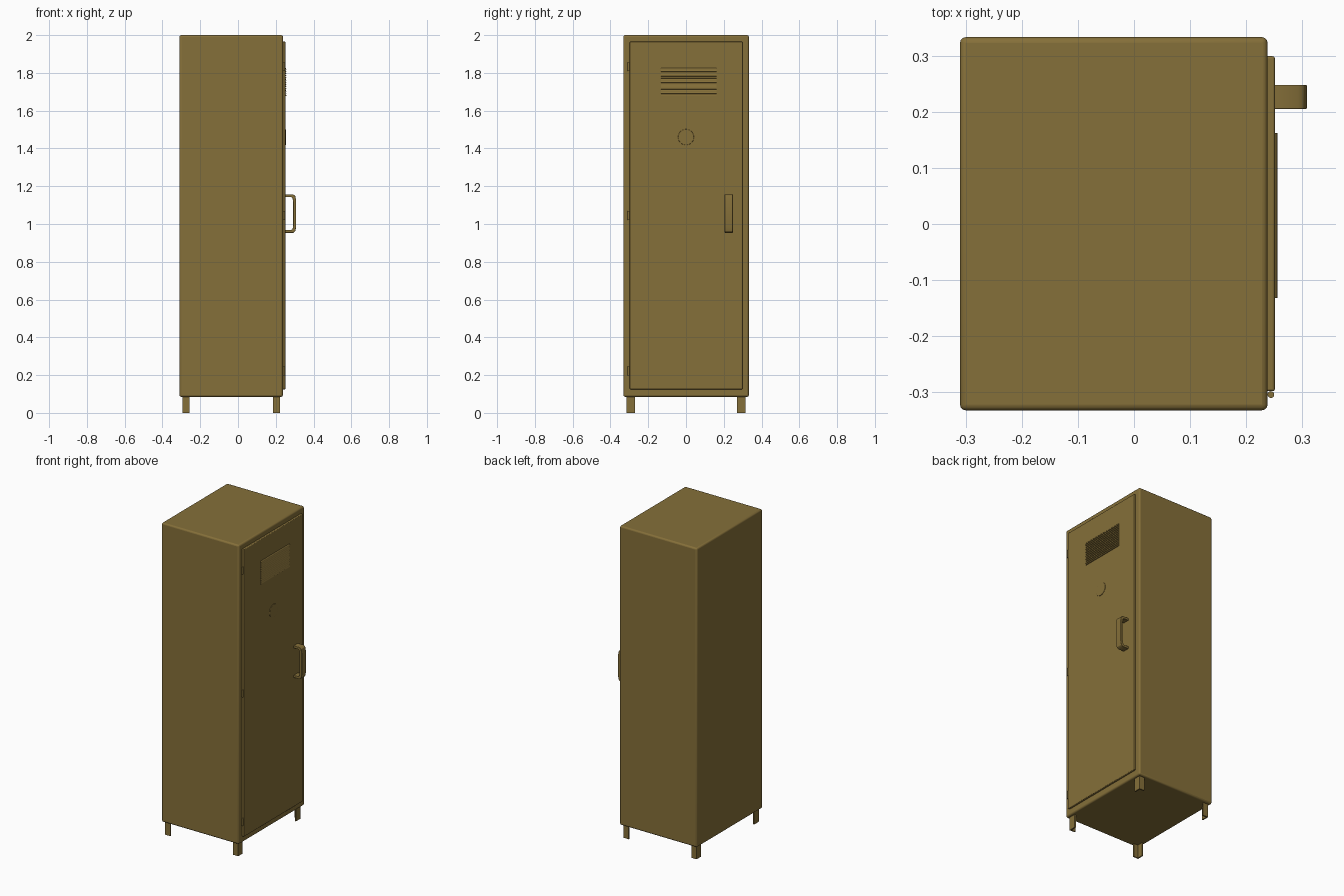
import bpy, bmesh, math

if "Cube" in bpy.data.objects:
    bpy.data.objects.remove(bpy.data.objects["Cube"])

olive = bpy.data.materials.new("olive_metal")
olive.diffuse_color = (0.235, 0.16, 0.041, 1)
olive.use_nodes = True
olive.node_tree.nodes["Principled BSDF"].inputs["Base Color"].default_value = olive.diffuse_color


def finish(name, bm, bevel=0, segments=3):
    bmesh.ops.recalc_face_normals(bm, faces=bm.faces)
    me = bpy.data.meshes.new(name)
    bm.to_mesh(me)
    bm.free()
    me.materials.append(olive)
    ob = bpy.data.objects.new(name, me)
    bpy.context.collection.objects.link(ob)
    if bevel:
        m = ob.modifiers.new("bevel", "BEVEL")
        m.width, m.segments = bevel, segments
        m.limit_method, m.angle_limit = "ANGLE", math.radians(40)
    bpy.ops.object.select_all(action="DESELECT")
    bpy.context.view_layer.objects.active = ob
    ob.select_set(True)
    bpy.ops.object.shade_smooth_by_angle(angle=math.radians(40))
    return ob


def box(name, lo, hi, bevel=0):
    bm = bmesh.new()
    bmesh.ops.create_cube(bm, size=1)
    for v in bm.verts:
        for i in range(3):
            v.co[i] = lo[i] if v.co[i] < 0 else hi[i]
    return finish(name, bm, bevel)


def prism(name, points, vec, bevel=0):
    bm = bmesh.new()
    f = bm.faces.new([bm.verts.new(p) for p in points])
    r = bmesh.ops.extrude_face_region(bm, geom=[f])
    verts = [g for g in r["geom"] if isinstance(g, bmesh.types.BMVert)]
    bmesh.ops.translate(bm, verts=verts, vec=vec)
    return finish(name, bm, bevel)


def cylinder(name, centre, radius, depth, along_x=False, bevel=0, sides=32):
    bm = bmesh.new()
    bmesh.ops.create_cone(bm, cap_ends=True, segments=sides, radius1=radius,
                          radius2=radius, depth=depth)
    for v in bm.verts:
        x, y, z = v.co
        if along_x:
            x, z = z, x
        v.co = (x + centre[0], y + centre[1], z + centre[2])
    return finish(name, bm, bevel)


# Cabinet and door
box("cabinet", (-0.31, -0.332, 0.085), (0.238, 0.333, 2.0), 0.01)
box("door", (0.234, -0.298, 0.125), (0.251, 0.299, 1.965), 0.004)

# Angle-iron legs, corner facing outwards
for cx, sx, xn in ((-0.295, 1, "back"), (0.222, -1, "front")):
    for sy, yn in ((-1, "left"), (1, "right")):
        t, w, d = 0.008, 0.037, 0.046
        shape = [(0, 0), (w, 0), (w, t), (t, t), (t, d), (0, d)]
        prism(f"leg_{xn}_{yn}",
              [(cx + sx * a, sy * (0.315 - b), 0) for a, b in shape], (0, 0, 0.09))

# Hinge barrels
for i, z in enumerate((0.222, 1.045, 1.832)):
    cylinder(f"hinge_{i + 1}", (0.244, -0.304, z), 0.006, 0.046, sides=16)

# Louvred vent: saw-tooth profile
n, z0, z1 = 13, 1.677, 1.828
step = (z1 - z0) / n
teeth = [(0.248, z1), (0.248, z0)]
for i in range(n):
    z = z0 + i * step
    teeth += [(0.2515, z + step * 0.05), (0.2555, z + step * 0.15),
              (0.2555, z + step * 0.4), (0.2515, z + step * 0.9)]
prism("vent_louvres", [(x, -0.132, z) for x, z in teeth], (0, 0.294, 0))

# Lock disc
cylinder("lock_disc", (0.2505, 0, 1.46), 0.042, 0.006, True, 0.002, 48)

# Bow handle with rounded corners
outer = [(0.246, 0.953), (0.292, 0.953), (0.303, 0.961), (0.308, 0.985),
         (0.308, 1.125), (0.303, 1.149), (0.292, 1.157), (0.246, 1.157)]
inner = [(0.246, 1.142), (0.283, 1.142), (0.289, 1.136), (0.292, 1.118),
         (0.292, 0.992), (0.289, 0.974), (0.283, 0.968), (0.246, 0.968)]
prism("handle", [(x, 0.205, z) for x, z in outer + inner], (0, 0.043, 0), 0.002)
